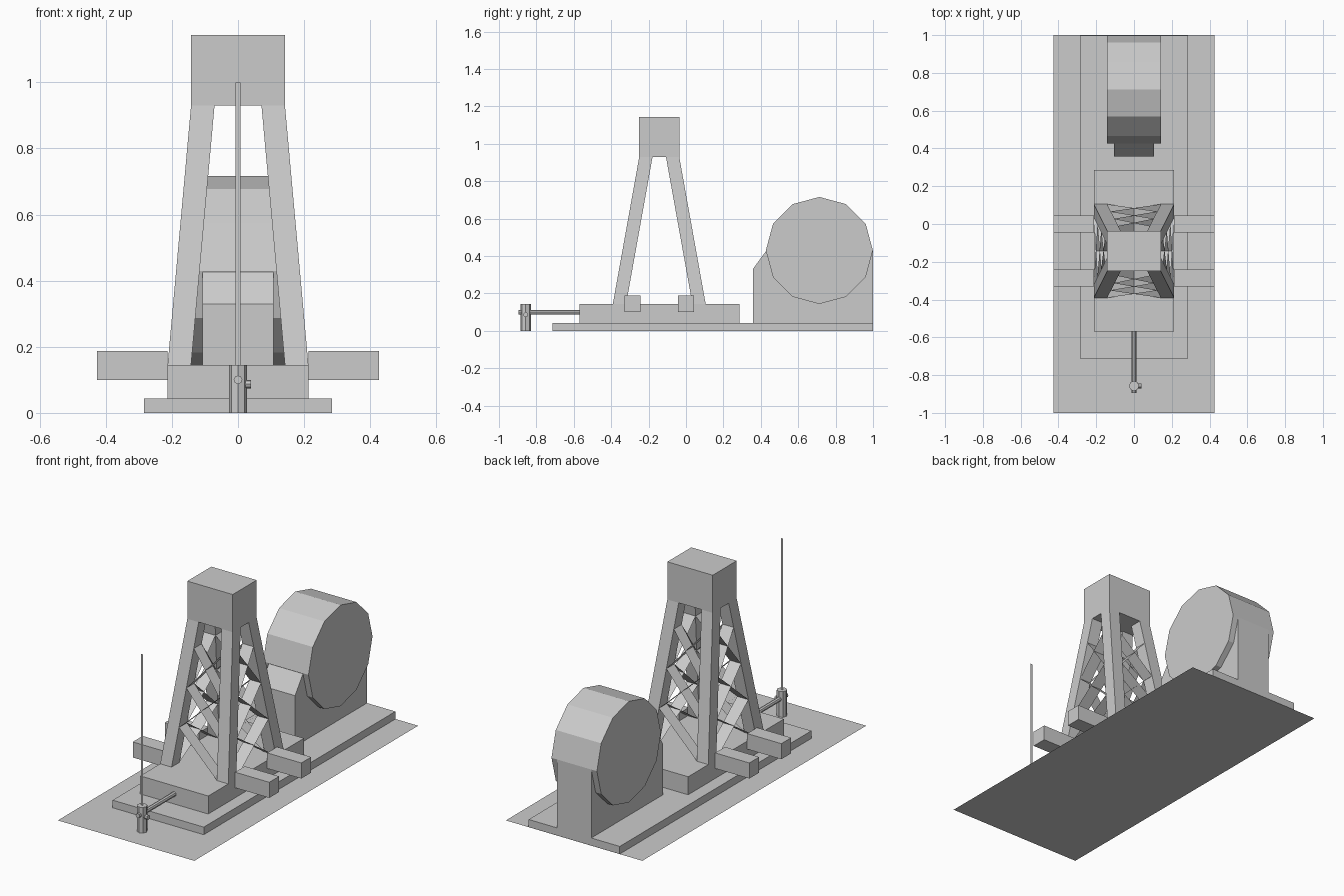
import bpy, math
from mathutils import Vector

if "Cube" in bpy.data.objects:
    bpy.data.objects.remove(bpy.data.objects["Cube"])

CY = -0.143                 # tower centre in y
Z0, Z1 = 0.145, 0.93        # leg bottom and top
W = 0.071                   # leg thickness


def mesh(name, verts, faces):
    me = bpy.data.meshes.new(name)
    me.from_pydata(verts, [], faces)
    me.update()
    ob = bpy.data.objects.new(name, me)
    bpy.context.collection.objects.link(ob)
    return ob


def loft(name, a, b):
    """Closed solid between two matching outlines."""
    n = len(a)
    faces = [tuple(range(n))[::-1], tuple(range(n, 2 * n))]
    faces += [(i, (i + 1) % n, n + (i + 1) % n, n + i) for i in range(n)]
    return mesh(name, list(a) + list(b), faces)


def rect(x0, x1, y0, y1, z):
    return [(x0, y0, z), (x1, y0, z), (x1, y1, z), (x0, y1, z)]


def box(name, x0, x1, y0, y1, z0, z1):
    return loft(name, rect(x0, x1, y0, y1, z0), rect(x0, x1, y0, y1, z1))


def rod(name, p, q, r, n=8):
    p, q = Vector(p), Vector(q)
    bpy.ops.mesh.primitive_cylinder_add(vertices=n, radius=r, depth=(q - p).length, location=(p + q) / 2)
    ob = bpy.context.object
    ob.rotation_euler = (q - p).to_track_quat('Z', 'Y').to_euler()
    ob.name = name
    return ob


def half(z):
    """Outer half widths of the tapering tower at height z."""
    t = (z - Z0) / (Z1 - Z0)
    return 0.213 - 0.071 * t, 0.248 - 0.141 * t


# ground sheet and stepped plinth
mesh("ground_sheet", rect(-0.427, 0.427, -1, 1, 0), [(0, 1, 2, 3)])
box("base_slab", -0.285, 0.285, -0.713, 0.999, 0, 0.043)
box("tower_plinth", -0.213, 0.213, -0.57, 0.285, 0.043, Z0)

# tower legs
for sx in (-1, 1):
    for sy in (-1, 1):
        ends = []
        for z in (Z0, Z1):
            hx, hy = half(z)
            xs = sorted((sx * hx, sx * (hx - W)))
            ys = sorted((CY + sy * hy, CY + sy * (hy - W)))
            ends.append(rect(*xs, *ys, z))
        loft("tower_leg", *ends)

# tower cap
box("tower_cap", -0.142, 0.142, CY - 0.107, CY + 0.107, Z1, 1.143)

# flat crossed braces, three panels on each tower side
STEP = 0.214
for k in range(3):
    za, zb = Z0 + k * STEP, Z0 + (k + 1) * STEP
    (ax, ay), (bx, by) = half(za), half(zb)
    for s in (-1, 1):
        for d in (-1, 1):
            mesh("face_brace", [
                (-d * (ax - W), CY + s * ay, za), (-d * (ax - W), CY + s * (ay - W), za),
                (d * (bx - W), CY + s * (by - W), zb), (d * (bx - W), CY + s * by, zb)], [(0, 1, 2, 3)])
            mesh("side_brace", [
                (s * ax, CY - d * (ay - W), za), (s * (ax - W), CY - d * (ay - W), za),
                (s * (bx - W), CY + d * (by - W), zb), (s * bx, CY + d * (by - W), zb)], [(0, 1, 2, 3)])

# side beams
for s in (-1, 1):
    for y in (-0.286, 0.0):
        xs = sorted((s * 0.213, s * 0.427))
        box("side_beam", *xs, y - 0.044, y + 0.044, 0.10, 0.188)

# drum and its support
prof = [(0.357, 0), (0.999, 0), (0.999, 0.43), (0.43, 0.43), (0.357, 0.33)]
loft("drum_support", [(0.107, y, z) for y, z in prof], [(-0.107, y, z) for y, z in prof])
ring = [(0.713 + 0.286 * math.cos(i * math.pi / 6), 0.43 + 0.286 * math.sin(i * math.pi / 6)) for i in range(12)]
loft("drum", [(0.142, y, z) for y, z in ring], [(-0.142, y, z) for y, z in ring])

# front post with pipe, stubs and flat mast
PY = -0.857
rod("valve_post", (0, PY, 0), (0, PY, Z0), 0.027)
rod("pipe", (0, PY, 0.1), (0, -0.57, 0.1), 0.013)
rod("front_stub", (0, PY, 0.1), (0, -0.896, 0.1), 0.013)
rod("side_stub", (0, PY, 0.087), (0.04, PY, 0.087), 0.013)
mesh("mast", [(-0.007, PY, Z0), (0.007, PY, Z0), (0.007, PY, 1.0), (-0.007, PY, 1.0)], [(0, 1, 2, 3)])
